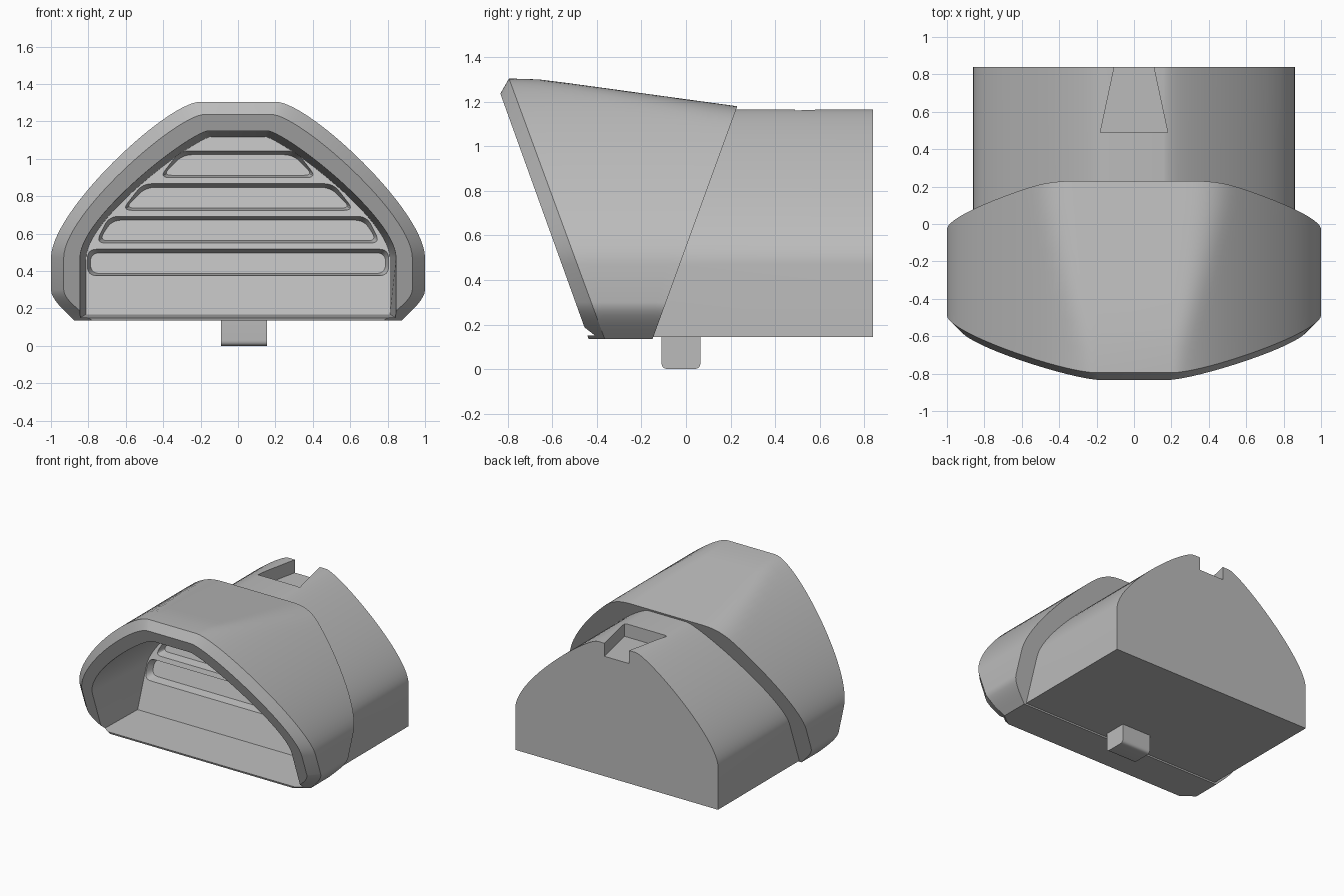
import bpy, bmesh, math
from mathutils import Vector

cube = bpy.data.objects.get("Cube")
if cube:
    bpy.data.objects.remove(cube)

grey = bpy.data.materials.new("plain grey")
grey.use_nodes = True
grey.diffuse_color = (0.5, 0.5, 0.5, 1)
grey.node_tree.nodes["Principled BSDF"].inputs["Base Color"].default_value = (0.5, 0.5, 0.5, 1)


def bezier(points, steps):
    """Points along a Bezier curve of any degree."""
    out = []
    for i in range(steps + 1):
        row = [Vector(p) for p in points]
        while len(row) > 1:
            row = [a.lerp(b, i / steps) for a, b in zip(row, row[1:])]
        out.append(row[0])
    return out


def outline(inset, bottom, cut_corner=False):
    """Closed arch outline in x and z, shrunk by inset."""
    w, top = 1 - inset, 1.305 - inset
    half = bezier([(0.2 - 0.3 * inset, top), (0.38 - 0.84 * inset, top),
                   (w, 0.72 - 0.2 * inset), (w, 0.47)], 28)
    if cut_corner:
        half += bezier([(w, 0.3), (w, 0.25), (0.93 - 1.2 * inset, 0.19),
                        (0.875 - 1.41 * inset, bottom)], 8)
    else:
        half.append(Vector((w, bottom)))
    return half + [Vector((-p.x, p.y)) for p in reversed(half)]


def on_plane(ring, y_of_z):
    return [(p.x, y_of_z(p.y), p.y) for p in ring]


def loft(bm, rings):
    """Skin a row of equal rings and cap both ends."""
    rows = [[bm.verts.new(p) for p in ring] for ring in rings]
    n = len(rows[0])
    for a, b in zip(rows, rows[1:]):
        for i in range(n):
            bm.faces.new((a[i], a[(i + 1) % n], b[(i + 1) % n], b[i]))
    bm.faces.new(rows[0])
    bm.faces.new(rows[-1])


def make(name, bm):
    bmesh.ops.recalc_face_normals(bm, faces=bm.faces)
    mesh = bpy.data.meshes.new(name)
    bm.to_mesh(mesh)
    bm.free()
    mesh.materials.append(grey)
    obj = bpy.data.objects.new(name, mesh)
    bpy.context.scene.collection.objects.link(obj)
    return obj


def lofted(name, rings):
    bm = bmesh.new()
    loft(bm, rings)
    return make(name, bm)


def combine(target, other, operation):
    """Apply a boolean and remove the helper."""
    mod = target.modifiers.new("combine", "BOOLEAN")
    mod.operation, mod.solver, mod.object = operation, "EXACT", other
    bpy.context.view_layer.objects.active = target
    bpy.ops.object.modifier_apply(modifier=mod.name)
    bpy.data.objects.remove(other)


# Slanted planes: depth as a function of height
def front_y(z): return -0.437 - 0.36 * (z - 0.135)
def rim_y(z): return -0.365 - 0.3675 * (z - 0.135)
def back_y(z): return -0.15 + 0.364 * (z - 0.135)
def panel_y(z): return back_y(z) + 0.08


# Hood with chamfered rim and a roof that slopes down to the back
def hood_point(p, t):
    z = p.y
    for _ in range(8):
        y = rim_y(p.y) * (1 - t) + back_y(z) * t
        roof = 1.305 - 0.137 * max(0, y + 0.68)
        k = 0.09 * t + 0.0001
        h = max(k - abs(p.y - roof), 0) / k
        z = min(p.y, roof) - h * h * k / 4
    return (p.x, y, z)


hood_ring = outline(0, 0.135, True)
rings = [on_plane(outline(0.068, 0.135, True), front_y)]
rings += [[hood_point(p, i / 8) for p in hood_ring] for i in range(9)]
housing = lofted("housing", rings)

# Rear body
body_ring = outline(0.14, 0.145)
body = lofted("rear_body", [on_plane(body_ring, lambda z: back_y(z) - 0.06),
                            on_plane(body_ring, lambda z: 0.84)])
combine(housing, body, "UNION")

# Deep front opening
mouth, inner = outline(0.155, 0.15), outline(0.188, 0.168)
opening = lofted("opening_cutter", [on_plane(mouth, lambda z: front_y(z) - 0.2),
                                    on_plane(mouth, front_y),
                                    on_plane(inner, panel_y)])
combine(housing, opening, "DIFFERENCE")


# Row of rounded slots in the back panel
def slot_ring(low, high, wide, narrow):
    corners = [Vector(c) for c in
               ((wide, low), (narrow, high), (-narrow, high), (-wide, low))]
    ring = []
    for i, c in enumerate(corners):
        a = c + (corners[i - 1] - c).normalized() * 0.05
        b = c + (corners[(i + 1) % 4] - c).normalized() * 0.05
        ring += bezier([a, c, b], 6)
    return ring


bm = bmesh.new()
for i, (wide, narrow) in enumerate([(0.805, 0.805), (0.805, 0.805), (0.76, 0.69),
                                    (0.62, 0.51), (0.42, 0.31)]):
    low = 0.2 + 0.175 * i
    outer = slot_ring(low, low + 0.142, wide, narrow)
    floor = slot_ring(low + 0.012, low + 0.122, wide - 0.016, narrow - 0.016)
    loft(bm, [on_plane(outer, lambda z: panel_y(z) - 0.03),
              on_plane(outer, panel_y),
              on_plane(floor, lambda z: panel_y(z) + 0.06)])
combine(housing, make("slot_cutter", bm), "DIFFERENCE")

# Tapered notch in the top of the rear body
notch_plan = [(-0.18, 0.49), (0.18, 0.49), (0.09, 0.91), (-0.09, 0.91)]
notch = lofted("notch_cutter", [[(x, y, z) for x, y in notch_plan] for z in (1.065, 1.3)])
combine(housing, notch, "DIFFERENCE")

# Small foot below
bm = bmesh.new()
side = [Vector((-0.11, 0.2))] + bezier([(-0.11, 0.03), (-0.11, 0), (-0.08, 0)], 6)
side += bezier([(0.035, 0), (0.065, 0), (0.065, 0.03)], 6) + [Vector((0.065, 0.2))]
side = [Vector((p.x, min(p.y, 0.155))) for p in side]
loft(bm, [[(x, p.x, p.y) for p in side] for x in (-0.09, 0.155)])
foot = make("foot", bm)

# Smooth curved walls, crisp edges
for obj in (housing, foot):
    bpy.ops.object.select_all(action="DESELECT")
    obj.select_set(True)
    bpy.context.view_layer.objects.active = obj
    bpy.ops.object.shade_smooth_by_angle(angle=math.radians(25))
